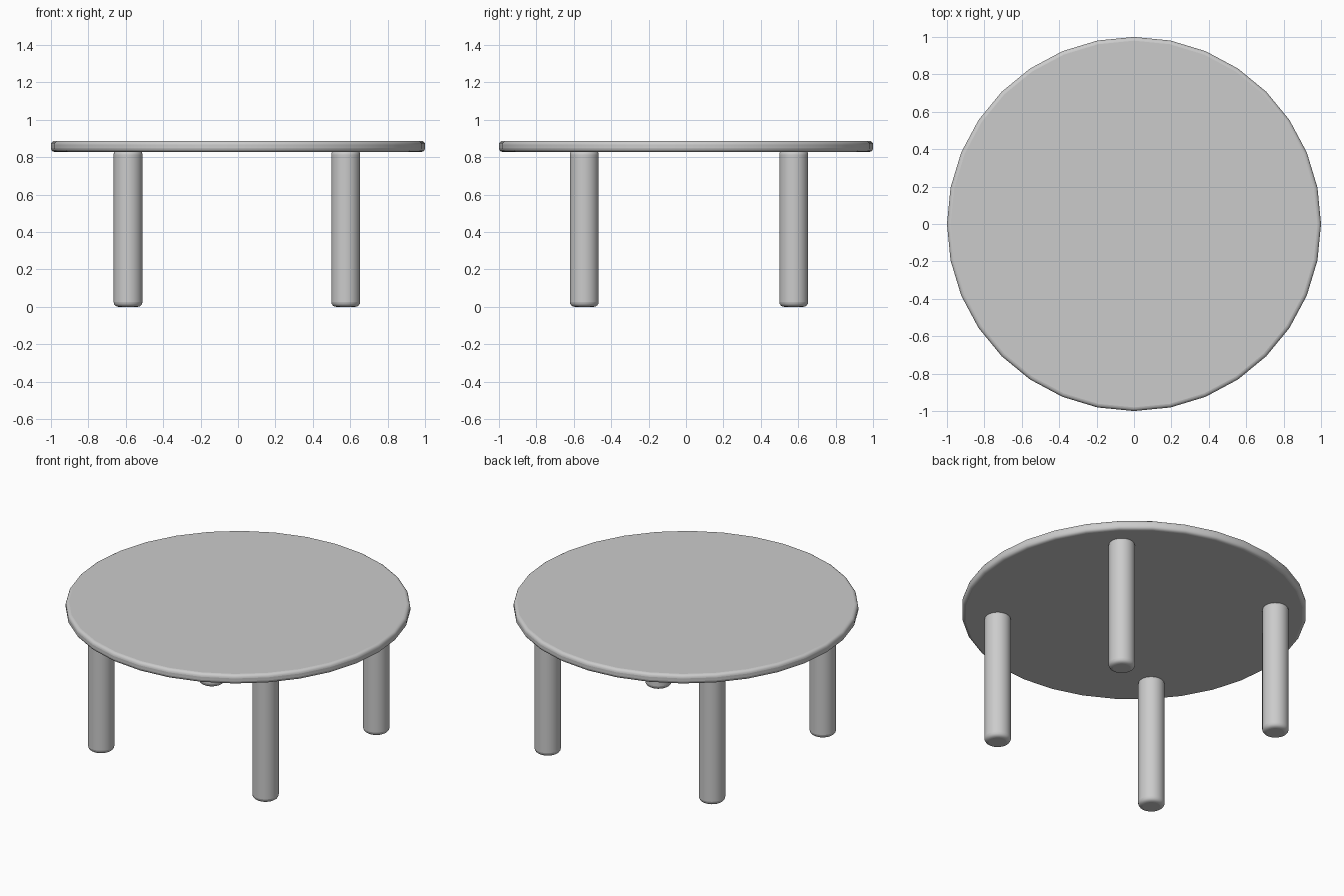
import bpy, math

if "Cube" in bpy.data.objects:
    bpy.data.objects.remove(bpy.data.objects["Cube"])


def rounded_disc(name, radius, z0, z1, loc, bevel, sides=32):
    """Cylinder from z0 to z1 with softened rims."""
    bpy.ops.mesh.primitive_cylinder_add(
        vertices=sides, radius=radius, depth=z1 - z0,
        location=(loc[0], loc[1], (z0 + z1) / 2))
    ob = bpy.context.object
    ob.name = name
    mod = ob.modifiers.new("soft_rim", 'BEVEL')
    mod.width = bevel
    mod.segments = 4
    mod.limit_method = 'ANGLE'
    mod.angle_limit = math.radians(40)
    bpy.ops.object.shade_smooth_by_angle(angle=math.radians(40))
    return ob


# Round table top
rounded_disc("table_top", 1.0, 0.828, 0.887, (0, 0), 0.02)

# Four legs, tops sunk slightly into the table top
for side, x in (("left", -0.588), ("right", 0.576)):
    for end, y in (("front", -0.544), ("back", 0.576)):
        rounded_disc(f"{end}_{side}_leg", 0.077, 0.0, 0.84, (x, y), 0.025)
